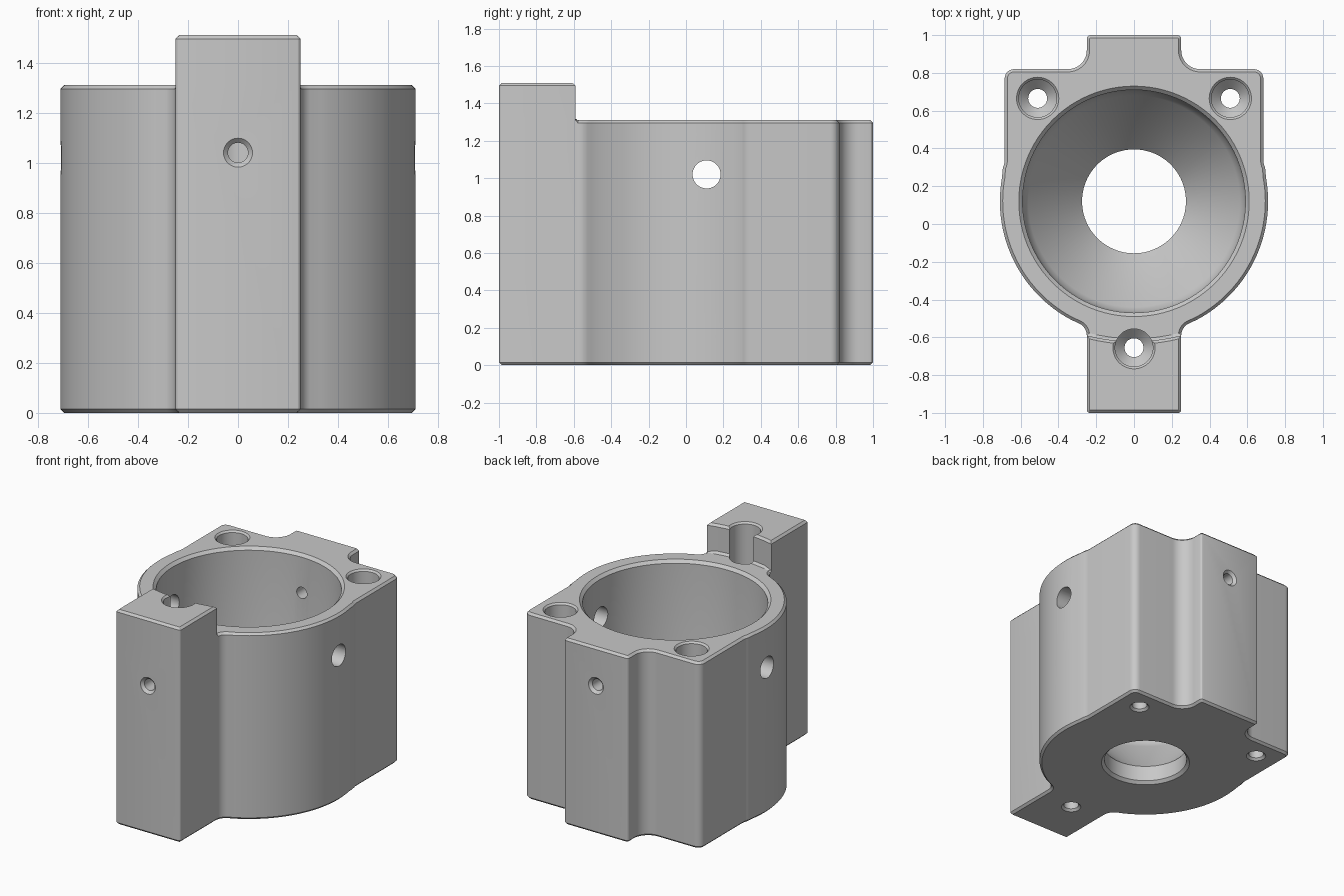
import bpy, bmesh
from math import sin, cos, pi, radians
from mathutils import Matrix, Vector

cube = bpy.data.objects.get("Cube")
if cube:
    bpy.data.objects.remove(cube, do_unlink=True)

BODY_Z, TOWER_Z, CHAMFER = 1.31, 1.51, 0.015
CY, R = 0.12, 0.71          # bore centre and outer radius
STEP_Y = -0.59              # where the tower meets the round body

grey = bpy.data.materials.new("machined grey")
grey.use_nodes = True
colour = (0.58, 0.58, 0.58, 1)
grey.diffuse_color = colour
grey.node_tree.nodes["Principled BSDF"].inputs["Base Color"].default_value = colour


def arc(cx, cy, r, start, end, steps):
    """Points on an arc, angles in degrees."""
    angles = [radians(start + (end - start) * i / steps) for i in range(steps + 1)]
    return [(cx + r * cos(a), cy + r * sin(a)) for a in angles]


def add_object(name, bm):
    bmesh.ops.recalc_face_normals(bm, faces=bm.faces)
    mesh = bpy.data.meshes.new(name)
    bm.to_mesh(mesh)
    bm.free()
    mesh.materials.append(grey)
    obj = bpy.data.objects.new(name, mesh)
    bpy.context.collection.objects.link(obj)
    return obj


def lathe_cutter(name, profile, origin, axis="Z", sides=48):
    """Closed solid turned from (radius, height) pairs along an axis."""
    bm = bmesh.new()
    rings = [[bm.verts.new((r * cos(2 * pi * i / sides), r * sin(2 * pi * i / sides), h))
              for i in range(sides)] for r, h in profile]
    for low, high in zip(rings, rings[1:]):
        for i in range(sides):
            j = (i + 1) % sides
            bm.faces.new((low[i], low[j], high[j], high[i]))
    bm.faces.new(rings[0])
    bm.faces.new(rings[-1])
    direction = {"X": (1, 0, 0), "Y": (0, 1, 0), "Z": (0, 0, 1)}[axis]
    turn = Vector((0, 0, 1)).rotation_difference(Vector(direction)).to_matrix().to_4x4()
    bm.transform(Matrix.Translation(origin) @ turn)
    obj = add_object(name, bm)
    obj.hide_render = True
    return obj


# Right half of the outline, from the front lug round to the back boss
half = arc(0.235, -0.985, 0.015, -90, 0, 3)
half += [(0.25, STEP_Y)]
half += arc(0.32, STEP_Y, 0.07, 170, 118, 5)
half += arc(0, CY, R, -62, 10, 30)
half += arc(0.785, 0.34, 0.10, 205, 180, 4)
half += arc(0.635, 0.77, 0.05, 0, 90, 6)
half += arc(0.35, 0.92, 0.10, -90, -180, 10)
half += arc(0.23, 0.98, 0.02, 0, 90, 3)
outline = half + [(-x, y) for x, y in reversed(half)]

# Body: outline prism whose top is split along the tower's curved inner wall
bm = bmesh.new()
bottom = [bm.verts.new((x, y, 0)) for x, y in outline]
top = [bm.verts.new((x, y, BODY_Z)) for x, y in outline]
n, k = len(outline), 4      # k is the outline index of the step
for i in range(n):
    j = (i + 1) % n
    bm.faces.new((bottom[i], bottom[j], top[j], top[i]))
bm.faces.new(list(reversed(bottom)))
inner = [bm.verts.new((0.25 * t, STEP_Y + 0.04 * (t * t - 1) * 0.8, BODY_Z))
         for t in [0.75 - 0.25 * i for i in range(7)]]
bm.faces.new(top[k:n - k] + inner[::-1])
lug = bm.faces.new(top[n - k - 1:] + top[:k + 1] + inner)

# Tower: the front lug raised above the body
raised = bmesh.ops.extrude_face_region(bm, geom=[lug])["geom"]
bmesh.ops.translate(bm, vec=(0, 0, TOWER_Z - BODY_Z),
                    verts=[g for g in raised if isinstance(g, bmesh.types.BMVert)])
if lug.is_valid:
    bmesh.ops.delete(bm, geom=[lug], context="FACES_ONLY")
bmesh.ops.recalc_face_normals(bm, faces=bm.faces)

# Chamfer every rim where a level face meets a wall
bm.normal_update()
rims = [e for e in bm.edges if len(e.link_faces) == 2
        and sum(abs(f.normal.z) > 0.9 for f in e.link_faces) == 1]
bmesh.ops.bevel(bm, geom=rims, offset=CHAMFER, offset_type="OFFSET",
                segments=1, profile=0.5, affect="EDGES", clamp_overlap=False)
body = add_object("housing_body", bm)

# Main bore with a funnel floor and a through opening
cutters = [lathe_cutter("bore_cutter", [
    (0.315, -0.02), (0.275, 0.02), (0.275, 0.13), (0.56, 0.45), (0.583, 0.49), (0.59, 0.54),
    (0.59, BODY_Z - 0.02), (0.63, BODY_Z + 0.02)], (0, CY, 0), sides=96)]

# Bolt holes with deep counterbores
for name, x, y, rim in (("left", 0.51, 0.665, BODY_Z), ("right", -0.51, 0.665, BODY_Z),
                        ("front", 0, -0.655, TOWER_Z)):
    cutters.append(lathe_cutter(name + "_bolt_cutter", [
        (0.085, -0.02), (0.05, 0.015), (0.05, 0.35), (0.10, 0.40),
        (0.10, rim - 0.012), (0.13, rim + 0.018)], (x, y, 0)))

# Cross holes through the sides
for name, side in (("left", 1), ("right", -1)):
    cutters.append(lathe_cutter(name + "_cross_cutter", [
        (0.075, 0.4 * side), (0.075, 0.9 * side)], (0, 0.11, 1.02), "X"))

# Set screw holes in the front lug and the back boss
for name, side, depth in (("front", -1, 0.70), ("back", 1, 0.65)):
    cutters.append(lathe_cutter(name + "_screw_cutter", [
        (0.04, depth * side), (0.04, 0.982 * side), (0.07, 1.012 * side)],
        (0, 0, 1.04), "Y", 32))

bpy.context.view_layer.objects.active = body
body.select_set(True)
for cutter in cutters:
    mod = body.modifiers.new(cutter.name, "BOOLEAN")
    mod.operation, mod.solver, mod.object = "DIFFERENCE", "EXACT", cutter
    bpy.ops.object.modifier_apply(modifier=mod.name)
    bpy.data.objects.remove(cutter, do_unlink=True)
bpy.ops.object.shade_smooth_by_angle(angle=radians(25))
